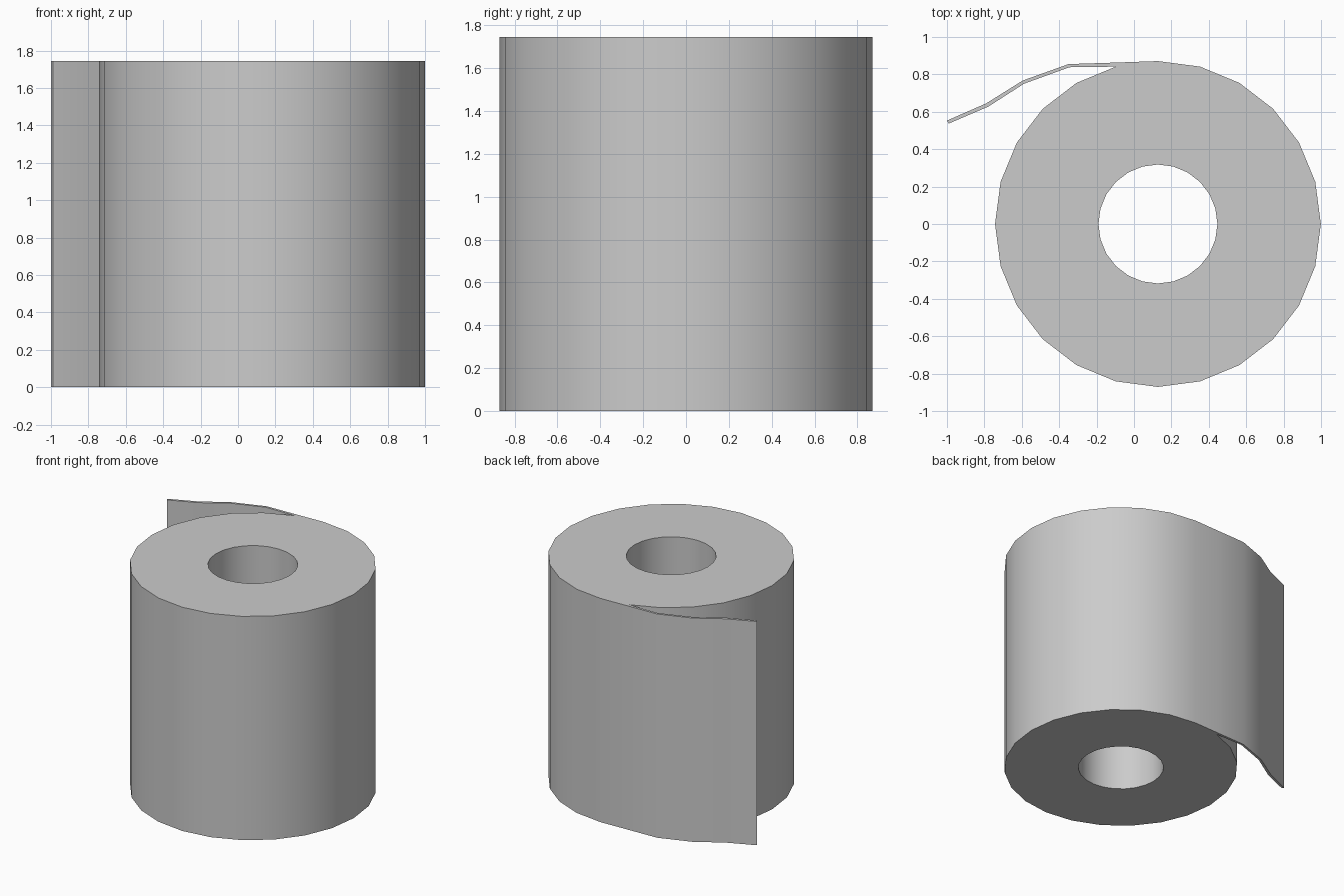
import bpy, bmesh, math

if "Cube" in bpy.data.objects:
    bpy.data.objects.remove(bpy.data.objects["Cube"])

CX, R_OUT, R_IN, H, N = 0.128, 0.871, 0.318, 1.745, 24

bm = bmesh.new()


def ring(radius):
    return [bm.verts.new((CX + radius * math.cos(math.tau * i / N),
                          radius * math.sin(math.tau * i / N), 0)) for i in range(N)]


# wound roll: flat annulus around the hollow core
outer, inner = ring(R_OUT), ring(R_IN)
for i in range(N):
    j = (i + 1) % N
    bm.faces.new((inner[i], outer[i], outer[j], inner[j]))

# loose sheet: leaves the roll at its back and trails off to the left
top, low = outer[N // 4], outer[N // 4 + 1]
upper = [(-0.10, 0.863), (-0.35, 0.855), (-0.595, 0.767), (-0.79, 0.645), (-1.0, 0.553)]
lower = [(-0.345, 0.838), (-0.588, 0.750), (-0.78, 0.627), (-0.99, 0.537)]
up = [bm.verts.new((x, y, 0)) for x, y in upper]
lo = [low] + [bm.verts.new((x, y, 0)) for x, y in lower]
bm.faces.new((top, up[0], low))
for k in range(len(up) - 1):
    bm.faces.new((up[k], up[k + 1], lo[k + 1], lo[k]))

# raise the whole cross-section to full height as one solid
base = bm.faces[:]
ext = bmesh.ops.extrude_face_region(bm, geom=base, use_keep_orig=True)
bmesh.ops.translate(bm, vec=(0, 0, H),
                    verts=[g for g in ext["geom"] if isinstance(g, bmesh.types.BMVert)])
bmesh.ops.recalc_face_normals(bm, faces=bm.faces[:])

mesh = bpy.data.meshes.new("paper_roll")
bm.to_mesh(mesh)
bm.free()
roll = bpy.data.objects.new("paper_roll", mesh)
bpy.context.collection.objects.link(roll)

# smooth walls, crisp rims
bpy.context.view_layer.objects.active = roll
roll.select_set(True)
bpy.ops.object.shade_smooth_by_angle(angle=math.radians(35))
